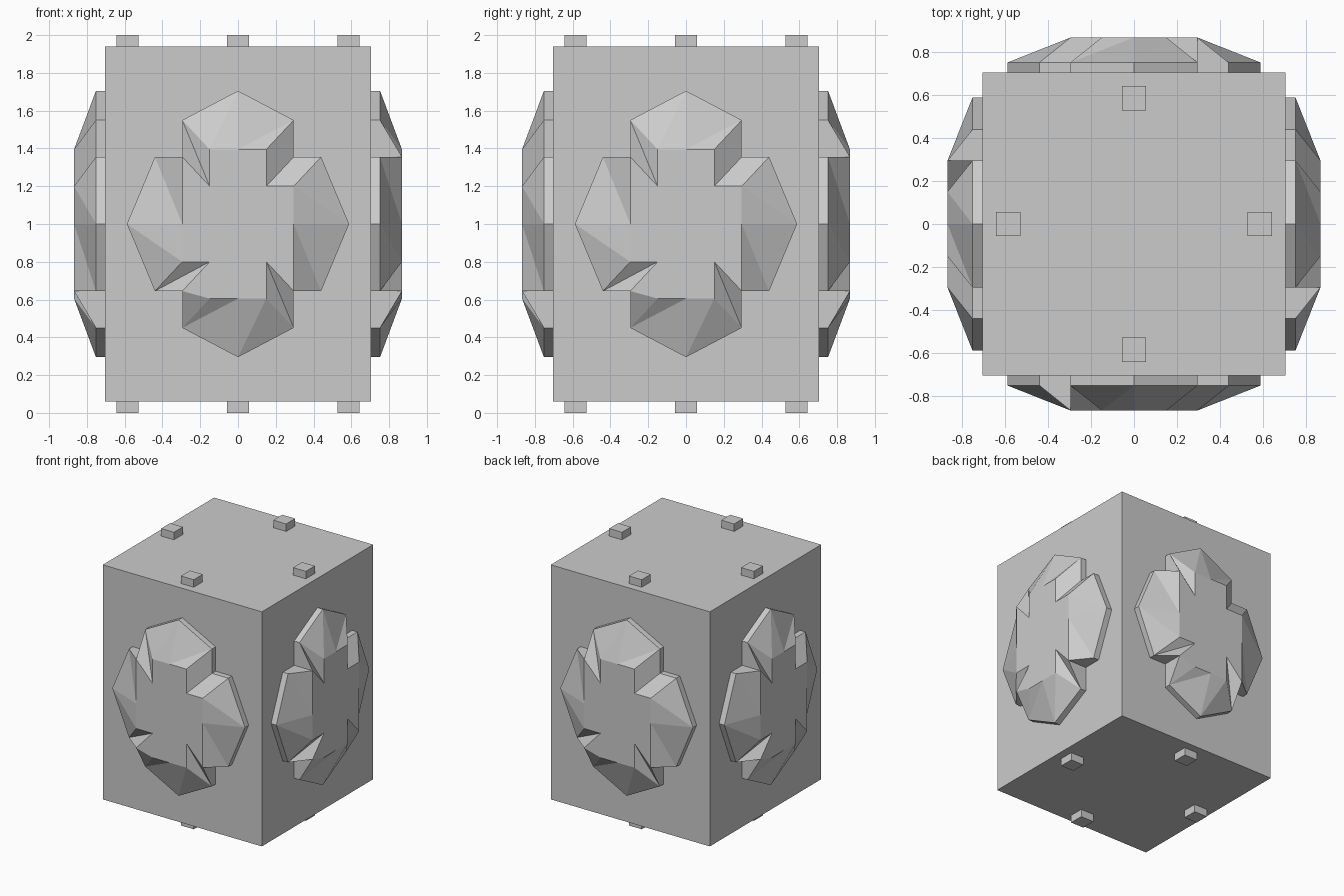
import bpy, bmesh
from math import pi
from mathutils import Matrix

if "Cube" in bpy.data.objects:
    bpy.data.objects.remove(bpy.data.objects["Cube"])

HALF, Z0, Z1 = 0.705, 0.06, 1.94
RIM, TOP = 0.752, 0.868          # distance of emblem rim and plateau from the axis


def finish(bm, name):
    bmesh.ops.recalc_face_normals(bm, faces=bm.faces)
    me = bpy.data.meshes.new(name)
    bm.to_mesh(me)
    bm.free()
    ob = bpy.data.objects.new(name, me)
    bpy.context.collection.objects.link(ob)
    return ob


def box(name, size, loc):
    bm = bmesh.new()
    bmesh.ops.create_cube(bm, size=1, matrix=Matrix.Translation(loc) @ Matrix.Diagonal((*size, 1)))
    return finish(bm, name)


# One quadrant of the emblem, from the upper tip to the side tip
OUTER = [(0, 0.705), (0.295, 0.55), (0.295, 0.355), (0.44, 0.355), (0.588, 0)]
INNER = [(0, 0.395), (0.15, 0.395), (0.15, 0.2), (0.295, 0.2), (0.295, 0)]


def ring(points):
    """Mirror a quadrant into a full clockwise outline."""
    out = []
    for sx, sz, order in ((1, 1, (0, 1, 2, 3)), (1, -1, (4, 3, 2, 1)),
                          (-1, -1, (0, 1, 2, 3)), (-1, 1, (4, 3, 2, 1))):
        out += [(sx * points[i][0], sz * points[i][1]) for i in order]
    return out


def emblem(name, angle):
    bm = bmesh.new()
    outer, inner = ring(OUTER), ring(INNER)
    n = len(outer)
    raised = (6, 10, 14)         # notch corners that stay at plateau height
    base = [bm.verts.new((x, -HALF + 0.005, 1 + z)) for x, z in outer]
    rim = [bm.verts.new((x, -(TOP if i in raised else RIM), 1 + z))
           for i, (x, z) in enumerate(outer)]
    top = [bm.verts.new((x, -TOP, 1 + z)) for x, z in inner]
    for i in range(n):
        j = (i + 1) % n
        bm.faces.new((base[i], base[j], rim[j], rim[i]))
        bm.faces.new((top[i], rim[i], rim[j]))
        bm.faces.new((top[i], rim[j], top[j]))
    bm.faces.new(top)
    bm.faces.new(base[::-1])
    bm.transform(Matrix.Rotation(angle, 4, 'Z'))
    return finish(bm, name)


# Main block
box("body", (2 * HALF, 2 * HALF, Z1 - Z0), (0, 0, 1))

# Raised cross-shaped emblem on each side
for k, side in enumerate(("front", "right", "back", "left")):
    emblem("emblem_" + side, k * pi / 2)

# Small pegs on the top and bottom
for level, z in (("top", 1.965), ("bottom", 0.035)):
    for k, (x, y) in enumerate(((0.585, 0), (0, 0.585), (-0.585, 0), (0, -0.585))):
        box(f"peg_{level}_{k + 1}", (0.114, 0.114, 0.07), (x, y, z))
